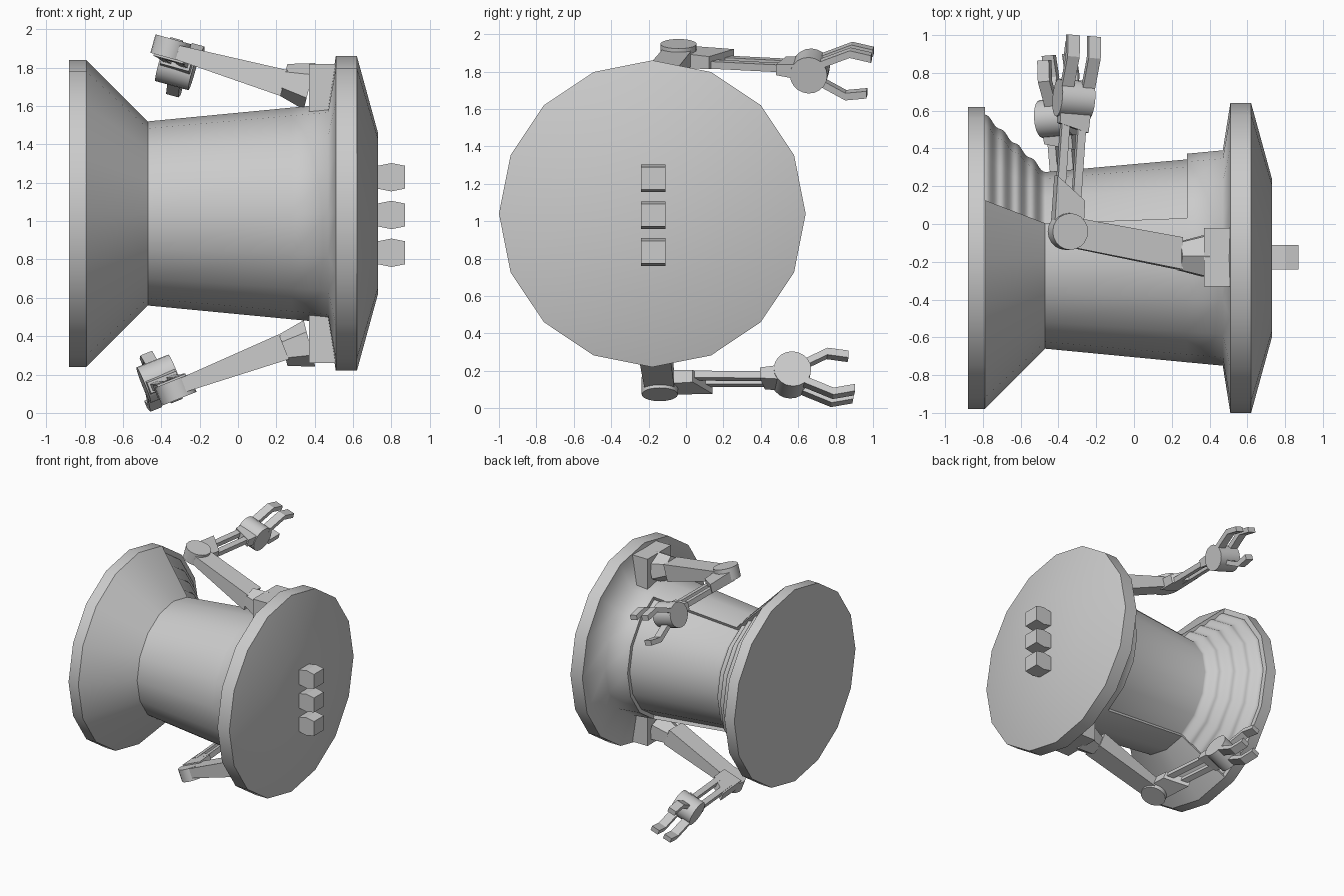
import bpy, bmesh, math
from mathutils import Matrix, Vector

if "Cube" in bpy.data.objects:
    bpy.data.objects.remove(bpy.data.objects["Cube"], do_unlink=True)

AXIS_Y, AXIS_Z, SIDES = -0.18, 1.04, 16
STEP = 2 * math.pi / SIDES


def finish(name, bm, limit=30, blend_x=None):
    """Clean the mesh, mark sharp edges by angle and link the object."""
    bmesh.ops.remove_doubles(bm, verts=bm.verts[:], dist=1e-4)
    bmesh.ops.holes_fill(bm, edges=bm.edges[:], sides=0)
    bmesh.ops.recalc_face_normals(bm, faces=bm.faces[:])
    for f in bm.faces:
        f.smooth = True
    for e in bm.edges:
        blended = blend_x is not None and all(abs(v.co.x - blend_x) < 1e-3 for v in e.verts)
        e.smooth = blended or e.calc_face_angle(0) < math.radians(limit)
    mesh = bpy.data.meshes.new(name)
    bm.to_mesh(mesh)
    bm.free()
    obj = bpy.data.objects.new(name, mesh)
    bpy.context.collection.objects.link(obj)
    return obj


def revolve(name, columns, **kw):
    """Skin a closed loop of (step number, profile) columns around the spool axis."""
    bm = bmesh.new()
    cols = []
    for step, profile in columns:
        s, c = math.sin(step * STEP), math.cos(step * STEP)
        cols.append([bm.verts.new((x, AXIS_Y + r * s, AXIS_Z + r * c)) for x, r in profile])
    for a, b in zip(cols, cols[1:] + cols[:1]):
        for i in range(len(a) - 1):
            bm.faces.new((a[i], a[i + 1], b[i + 1], b[i]))
    return finish(name, bm, **kw)


def loft(name, sections, frame=Matrix()):
    """Four-sided solid through sections given as (centre, half side u, half side v)."""
    bm = bmesh.new()
    rings = []
    for c, u, v in sections:
        c, u, v = Vector(c), Vector(u), Vector(v)
        rings.append([bm.verts.new(frame @ p) for p in (c - u - v, c + u - v, c + u + v, c - u + v)])
    for a, b in zip(rings, rings[1:]):
        for i in range(4):
            j = (i + 1) % 4
            bm.faces.new((a[i], a[j], b[j], b[i]))
    bm.faces.new(rings[0])
    bm.faces.new(rings[-1])
    return finish(name, bm, limit=10)


def drum(name, centre, axis, r1, r2, depth, sides, frame=Matrix(), limit=30):
    """Cylinder or tapered cylinder along an axis."""
    bm = bmesh.new()
    turn = Vector(axis).to_track_quat('Z', 'Y').to_matrix().to_4x4()
    bmesh.ops.create_cone(bm, cap_ends=True, segments=sides, radius1=r1, radius2=r2, depth=depth,
                          matrix=frame @ Matrix.Translation(centre) @ turn)
    return finish(name, bm, limit=limit)


# Spool hub: plain front, recessed back with a rippled cone
front, back = [], []
RIPPLES = 32
for i in range(RIPPLES + 1):
    t = i / RIPPLES
    x = -0.79 + 0.32 * t
    front.append((x, 0.01 - x))
    back.append((x, 0.76 - 0.305 * t + 0.009 * math.sin(8 * math.pi * t)))
shoulder = [(0.28, 0.552), (0.47, 0.57), (0.51, 0.82)]
front += [(0.28, 0.552)] + shoulder
back += [(0.28, 0.522)] + shoulder
columns = [(s, back) for s in range(1, 8)] + [(s, front) for s in range(7, 18)]
revolve("spool_hub", columns, blend_x=0.47)

# End flanges
for name, profile in (("right_flange", [(-0.88, 0.80), (-0.79, 0.80)]),
                      ("left_flange", [(0.51, 0.82), (0.62, 0.82), (0.73, 0.42)])):
    revolve(name, [(s, profile) for s in range(SIDES)])

# Row of end knobs, bulging at mid depth
for i in range(3):
    z = 0.835 + 0.197 * i
    loft(f"end_knob_{i + 1}", [((x, -0.175, z), (0, 0.065, 0), (0, 0, h))
                               for x, h in ((0.72, 0.058), (0.80, 0.074), (0.87, 0.06))])


def arm(label, side, elbow, tilt, yaw, root):
    """Whole arm; the elbow is the origin of a tilted frame whose z points outward."""
    s, c = math.sin(tilt), math.cos(tilt)
    frame = Matrix(((c, 0, s, elbow[0]), (0, 1, 0, elbow[1]),
                    (-s * side, 0, c * side, elbow[2]), (0, 0, 0, 1)))
    fore = frame @ Matrix.Rotation(yaw, 4, 'Z')

    # Shoulder mount and faceted joint
    loft(f"{label}_shoulder_mount", [((x, -0.175, AXIS_Z + side * 0.65), (0, 0.155, 0), (0, 0, 0.13))
                                     for x in (0.37, 0.515)])
    drum(f"{label}_shoulder_joint", (0.305, -0.17, root[2]), (-1, 0, 0.25 * side),
         0.125, 0.085, 0.14, 6, limit=10)

    # Upper arm and elbow
    loft(f"{label}_upper_arm", [((0, 0, -0.01), (0, 0.08, 0), (0, 0, 0.036)),
                                (frame.inverted() @ Vector(root), (0, 0.085, 0), (0, 0, 0.07))], frame)
    drum(f"{label}_elbow", (0, 0, 0), (0, 0, 1), 0.097, 0.097, 0.10, 20, frame)

    # Forearm: slanted bracket, twin rods, wrist bracket
    loft(f"{label}_forearm_bracket", [((0, 0.02, -0.02), (0.08, 0, 0), (0, 0, 0.04)),
                                      ((0, 0.23, -0.03), (0.08, -0.06, 0), (0, 0, 0.035))], fore)
    for n, x in (("inner", -0.045), ("outer", 0.045)):
        loft(f"{label}_{n}_rod", [((x, y, z), (0.022, 0, 0), (0, 0, 0.02))
                                  for y, z in ((0.15, -0.045), (0.66, -0.06))], fore)
    loft(f"{label}_wrist_bracket", [((0, 0.55, -0.06), (0.08, -0.02, 0), (0, 0, 0.03)),
                                    ((0, 0.68, -0.07), (0.085, 0, 0), (0, 0, 0.045))], fore)
    drum(f"{label}_hand", (0, 0.705, -0.085), (1, 0, 0), 0.1, 0.1, 0.18, 20, fore)

    # Gripper: a pair of bent fingers opposing a thumb
    pair = ((0.76, -0.03), (0.925, 0.037), (1.04, 0.012))
    thumb = ((0.74, -0.13), (0.897, -0.215), (1.01, -0.202))
    for n, x, path in (("finger_1", -0.058, pair), ("finger_2", 0.058, pair), ("thumb", 0, thumb)):
        loft(f"{label}_{n}", [((x, y, z), (0.033, 0, 0), (0, 0, 0.02)) for y, z in path], fore)


arm("top", 1, (-0.35, -0.04, 1.90), 0.27, -0.08, (0.24, -0.155, 1.72))
arm("bottom", -1, (-0.325, -0.14, 0.12), 0.38, 0.08, (0.24, -0.17, 0.345))
